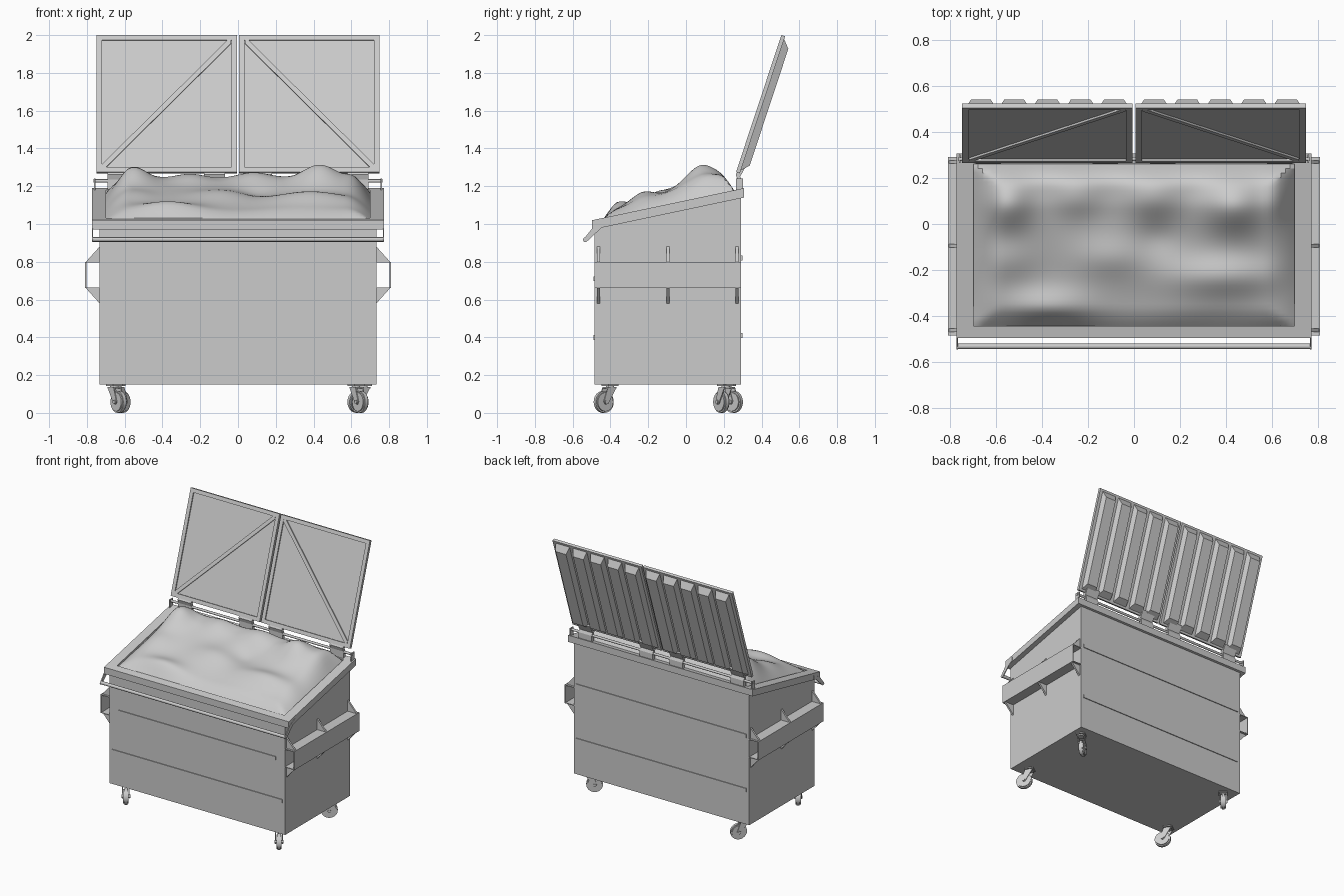
import bpy, bmesh
from math import radians, exp, sin
from mathutils import Matrix, Vector

if "Cube" in bpy.data.objects:
    bpy.data.objects.remove(bpy.data.objects["Cube"])

SLOPE = 0.17 / 0.805          # rim tilt, front to back


def rim_z(y):
    return 1.02 + (y + 0.497) * SLOPE


def hexa(bm, pts):
    """Eight corners: bottom loop of four, then top loop of four."""
    v = [bm.verts.new(p) for p in pts]
    for f in ((3, 2, 1, 0), (4, 5, 6, 7), (0, 1, 5, 4), (1, 2, 6, 5), (2, 3, 7, 6), (3, 0, 4, 7)):
        bm.faces.new([v[i] for i in f])
    return v


def box(bm, x0, x1, y0, y1, z0, z1):
    return hexa(bm, [(x, y, z) for z in (z0, z1) for x, y in ((x0, y0), (x1, y0), (x1, y1), (x0, y1))])


def prism(bm, pts, axis, a, b):
    """Extrude a 2D profile along 'x' or 'y' from a to b."""
    def put(p, t):
        return (t, p[0], p[1]) if axis == 'x' else (p[0], t, p[1])
    r0 = [bm.verts.new(put(p, a)) for p in pts]
    r1 = [bm.verts.new(put(p, b)) for p in pts]
    bm.faces.new(r0[::-1])
    bm.faces.new(r1)
    for i in range(len(pts)):
        j = (i + 1) % len(pts)
        bm.faces.new((r0[i], r0[j], r1[j], r1[i]))


def rod(bm, axis, centre, length, r, seg=12):
    rot = Matrix.Rotation(radians(90), 4, 'Y' if axis == 'x' else 'X')
    bmesh.ops.create_cone(bm, cap_ends=True, segments=seg, radius1=r, radius2=r, depth=length,
                          matrix=Matrix.Translation(centre) @ rot)


def finish(name, bm, mirror=False, smooth=False, matrix=None):
    if matrix:
        bm.transform(matrix)
    bmesh.ops.recalc_face_normals(bm, faces=bm.faces)
    me = bpy.data.meshes.new(name)
    bm.to_mesh(me)
    bm.free()
    ob = bpy.data.objects.new(name, me)
    bpy.context.collection.objects.link(ob)
    if mirror:
        ob.modifiers.new("Mirror", 'MIRROR').use_mirror_merge = False
    if smooth:
        bpy.context.view_layer.objects.active = ob
        ob.select_set(True)
        bpy.ops.object.shade_smooth_by_angle(angle=radians(35))
        ob.select_set(False)
    return ob


# Open-topped bin body with a sloping upper edge
bm = bmesh.new()
v = box(bm, -0.733, 0.733, -0.485, 0.292, 0.15, 1)
for q in v[4:]:
    q.co.z = rim_z(q.co.y) - 0.03
bm.faces.remove(next(f for f in bm.faces if all(q in v[4:] for q in f.verts)))
finish("bin_body", bm)

# Sloped rim frame around the opening
bm = bmesh.new()
outer = [(-0.772, -0.497), (0.772, -0.497), (0.772, 0.308), (-0.772, 0.308)]
inner = [(-0.70, -0.445), (0.70, -0.445), (0.70, 0.262), (-0.70, 0.262)]
ring = [[bm.verts.new((x, y, rim_z(y) - d)) for x, y in lp] for lp, d in
        ((outer, 0), (inner, 0), (inner, 0.05), (outer, 0.05))]
for k in range(4):
    for i in range(4):
        j = (i + 1) % 4
        bm.faces.new((ring[k][i], ring[k][j], ring[(k + 1) % 4][j], ring[(k + 1) % 4][i]))
finish("rim", bm)

# Stiffening strips on front and back
bm = bmesh.new()
for z, w in ((0.71, 0.658), (0.40, 0.712)):
    box(bm, -w, w, -0.491, -0.48, z - 0.013, z + 0.013)
for z in (0.82, 0.41):
    box(bm, -0.712, 0.712, 0.28, 0.298, z - 0.013, z + 0.013)
finish("stiffener_strips", bm)

# Fork pockets: open sleeves on each side, with gussets
bm = bmesh.new()
box(bm, 0.803, 0.81, -0.485, 0.292, 0.66, 0.80)
for z in (0.66, 0.795):
    box(bm, 0.73, 0.805, -0.485, 0.292, z, z + 0.005)
finish("fork_pockets", bm, mirror=True)
bm = bmesh.new()
for y in (-0.463, -0.095, 0.27):
    for a, b in ((0.80, 0.88), (0.66, 0.58)):
        prism(bm, [(0.73, a), (0.805, a), (0.733, b), (0.73, b)], 'y', y - 0.007, y + 0.007)
finish("pocket_gussets", bm, mirror=True)

# Front handle bar with end arms
bm = bmesh.new()
rod(bm, 'x', (0, -0.533, 0.918), 1.54, 0.012)
finish("front_bar", bm, smooth=True)
bm = bmesh.new()
prism(bm, [(-0.546, 0.915), (-0.540, 0.905), (-0.527, 0.905), (-0.445, 0.982),
           (-0.42, 0.99), (-0.42, 1.02), (-0.49, 0.985)], 'x', 0.767, 0.774)
finish("front_bar_arms", bm, mirror=True)

# Rear hinge rod, end brackets and lid straps
bm = bmesh.new()
rod(bm, 'x', (0, 0.283, 1.228), 1.53, 0.009)
finish("hinge_rod", bm, smooth=True)
bm = bmesh.new()
box(bm, 0.755, 0.762, 0.265, 0.303, 1.15, 1.242)
finish("hinge_brackets", bm, mirror=True)
bm = bmesh.new()
for x in (0.125, 0.635):
    prism(bm, [(0.272, 1.17), (0.297, 1.17), (0.297, 1.23), (0.287, 1.25), (0.315, 1.305),
               (0.295, 1.31), (0.263, 1.262), (0.272, 1.235)], 'x', x - 0.055, x + 0.055)
finish("lid_straps", bm, mirror=True)

# Lids, modelled upright (y = thickness, z = height) and tilted back
L, X0, X1 = 0.764, 0.006, 0.749
tilt = Matrix.Translation((0, 0.265, 1.275)) @ Matrix.Rotation(radians(-18.3), 4, 'X')
bm = bmesh.new()
box(bm, X0, X1, 0.009, 0.021, 0, L)
e = 0.028
for b in ((X0, X0 + e, 0, L), (X1 - e, X1, 0, L), (X0 + e, X1 - e, 0, e), (X0 + e, X1 - e, L - e, L)):
    box(bm, b[0], b[1], 0, 0.01, b[2], b[3])
finish("lid_panels", bm, mirror=True, matrix=tilt)
bm = bmesh.new()
prism(bm, [(X0 + 0.03, L - 0.045), (X0 + 0.03, L - 0.028), (X0 + 0.05, L - 0.028),
           (X1 - 0.03, 0.045), (X1 - 0.03, 0.028), (X1 - 0.05, 0.028)], 'y', 0, 0.01)
finish("lid_diagonal_braces", bm, mirror=True, matrix=tilt)
bm = bmesh.new()
for i in range(5):
    c = 0.087 + 0.145 * i
    hexa(bm, [(c + sx * w, n, s) for w, n, a, b in ((0.058, 0.02, 0.015, L - 0.015), (0.043, 0.058, 0.055, L - 0.058))
              for sx, s in ((-1, a), (1, a), (1, b), (-1, b))])
finish("lid_ribs", bm, mirror=True, matrix=tilt)

# Lumpy rubbish heap filling the opening: x, y, height, x spread, y spread
lumps = [(-0.55, 0.09, 0.075, 0.10, 0.11), (-0.25, 0.12, 0.035, 0.11, 0.09), (0.08, 0.12, 0.035, 0.12, 0.09),
         (0.43, 0.08, 0.09, 0.13, 0.11), (0.63, 0.12, 0.03, 0.06, 0.1), (-0.38, -0.36, 0.035, 0.17, 0.07),
         (0.40, -0.23, 0.045, 0.24, 0.08), (-0.1, -0.15, 0.02, 0.15, 0.08), (-0.55, -0.16, 0.025, 0.12, 0.09),
         (0.1, -0.06, -0.02, 0.1, 0.08)]
bm = bmesh.new()
bmesh.ops.create_grid(bm, x_segments=70, y_segments=36, size=1)
for q in bm.verts:
    x, y = q.co.x * 0.70, -0.092 + q.co.y * 0.354
    base = 0.025 + 0.055 * min(1, max(0, (y + 0.42) / 0.5))
    h = base + 0.006 * sin(9 * x + 4 * y) * sin(13 * y - 3 * x)
    h += sum(a * exp(-((x - cx) / sx) ** 2 - ((y - cy) / sy) ** 2) for cx, cy, a, sx, sy in lumps)
    edge = min(1, (0.70 - abs(x)) / 0.13, (y + 0.446) / 0.09, (0.262 - y) / 0.10)
    edge = max(0, edge)
    q.co = (x, y, rim_z(y) - 0.015 + (h + 0.015) * (edge * (2 - edge)))
finish("rubbish_heap", bm, smooth=True)

# Swivel casters: pivot x, pivot y, heading of the trailing wheel
for name, px, py, ang in (("front_left", -0.655, -0.403, -55), ("front_right", 0.625, -0.403, -55),
                          ("back_left", -0.64, 0.22, 50), ("back_right", 0.665, 0.21, 215)):
    place = Matrix.Translation((px, py, 0)) @ Matrix.Rotation(radians(ang), 4, 'Z')
    bm = bmesh.new()
    rod(bm, 'y', (0.04, 0, 0.058), 0.036, 0.058, 24)
    rims = [ed for ed in bm.edges if len(ed.link_faces) == 2 and any(len(f.verts) > 4 for f in ed.link_faces)]
    bmesh.ops.bevel(bm, geom=rims, offset=0.008, segments=2, affect='EDGES')
    rod(bm, 'y', (0.04, 0, 0.058), 0.062, 0.011)
    finish(name + "_wheel", bm, smooth=True, matrix=place)
    bm = bmesh.new()
    for y in (-0.026, 0.021):
        prism(bm, [(-0.025, 0.135), (0.03, 0.135), (0.056, 0.06), (0.045, 0.044), (0.028, 0.048)], 'y', y, y + 0.005)
    box(bm, -0.025, 0.03, -0.026, 0.026, 0.13, 0.137)
    box(bm, -0.032, 0.032, -0.032, 0.032, 0.143, 0.152)
    bmesh.ops.create_cone(bm, cap_ends=True, segments=16, radius1=0.022, radius2=0.022, depth=0.02,
                          matrix=Matrix.Translation((0, 0, 0.14)))
    finish(name + "_caster_fork", bm, matrix=place)
